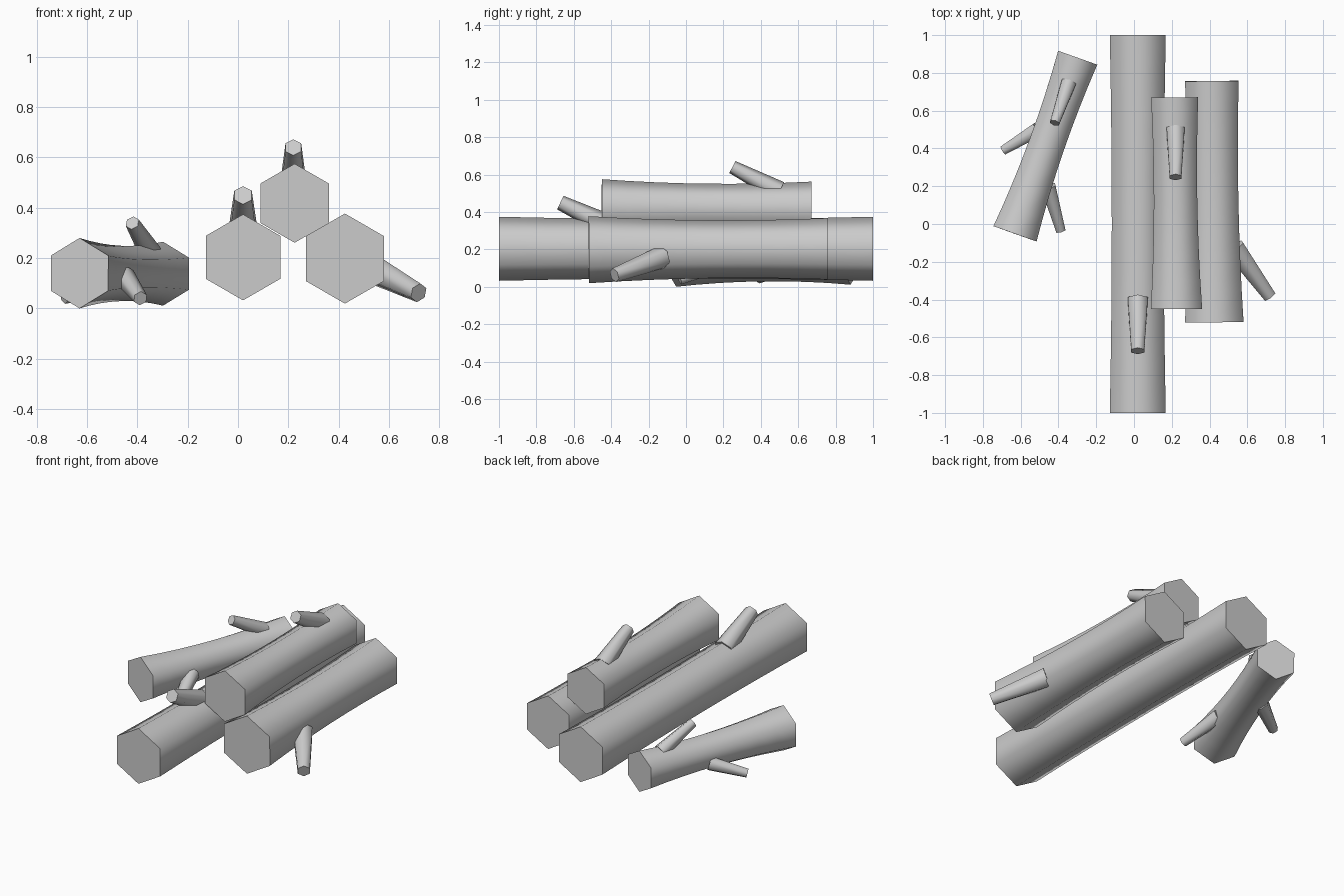
import bpy, bmesh, math
from mathutils import Vector

if "Cube" in bpy.data.objects:
    bpy.data.objects.remove(bpy.data.objects["Cube"])


def hex_rod(name, start, end, r0, r1, r_mid=None):
    """Six-sided rod between two points, optionally waisted in the middle."""
    a, b = Vector(start), Vector(end)
    rot = (b - a).to_track_quat('Z', 'Y')
    steps = 8 if r_mid else 1
    bm = bmesh.new()
    rings = []
    for i in range(steps + 1):
        t = i / steps
        r = r0 + (r1 - r0) * t
        if r_mid:
            r -= ((r0 + r1) / 2 - r_mid) * 4 * t * (1 - t)
        centre = a.lerp(b, t)
        ring = []
        for k in range(6):
            ang = math.pi / 2 + k * math.pi / 3
            ring.append(bm.verts.new(
                centre + rot @ Vector((r * math.cos(ang), r * math.sin(ang), 0))))
        rings.append(ring)
    for lo, hi in zip(rings, rings[1:]):
        for k in range(6):
            n = (k + 1) % 6
            bm.faces.new((lo[k], lo[n], hi[n], hi[k]))
    bm.faces.new(rings[0][::-1])
    bm.faces.new(rings[-1])
    bmesh.ops.recalc_face_normals(bm, faces=bm.faces)
    mesh = bpy.data.meshes.new(name)
    bm.to_mesh(mesh)
    bm.free()
    obj = bpy.data.objects.new(name, mesh)
    bpy.context.collection.objects.link(obj)
    # Smooth bark, crisp cut ends
    bpy.ops.object.select_all(action='DESELECT')
    obj.select_set(True)
    bpy.context.view_layer.objects.active = obj
    bpy.ops.object.shade_smooth_by_angle(angle=math.radians(65))
    return obj


# Logs: start, end, start radius, end radius, waist radius
hex_rod("long_log", (0.02, -1, 0.203), (0.02, 1, 0.203), 0.171, 0.171, 0.159)
hex_rod("top_log", (0.225, -0.45, 0.418), (0.215, 0.67, 0.418), 0.157, 0.144, 0.133)
hex_rod("right_log", (0.425, -0.52, 0.198), (0.412, 0.757, 0.203), 0.179, 0.164, 0.155)
hex_rod("loose_log", (-0.63, -0.052, 0.14), (-0.298, 0.88, 0.138), 0.14, 0.127, 0.11)

# Branch stubs
hex_rod("long_log_branch", (0.02, -0.40, 0.32), (0.02, -0.672, 0.45), 0.061, 0.04)
hex_rod("top_log_branch", (0.22, 0.50, 0.51), (0.22, 0.248, 0.64), 0.055, 0.036)
hex_rod("right_log_branch", (0.53, -0.125, 0.16), (0.718, -0.383, 0.062), 0.062, 0.039)
hex_rod("loose_log_top_branch", (-0.347, 0.745, 0.22), (-0.42, 0.535, 0.34), 0.045, 0.029)
hex_rod("loose_log_left_branch", (-0.51, 0.50, 0.10), (-0.692, 0.39, 0.045), 0.044, 0.028)
hex_rod("loose_log_right_branch", (-0.455, 0.20, 0.13), (-0.388, -0.035, 0.04), 0.045, 0.029)
